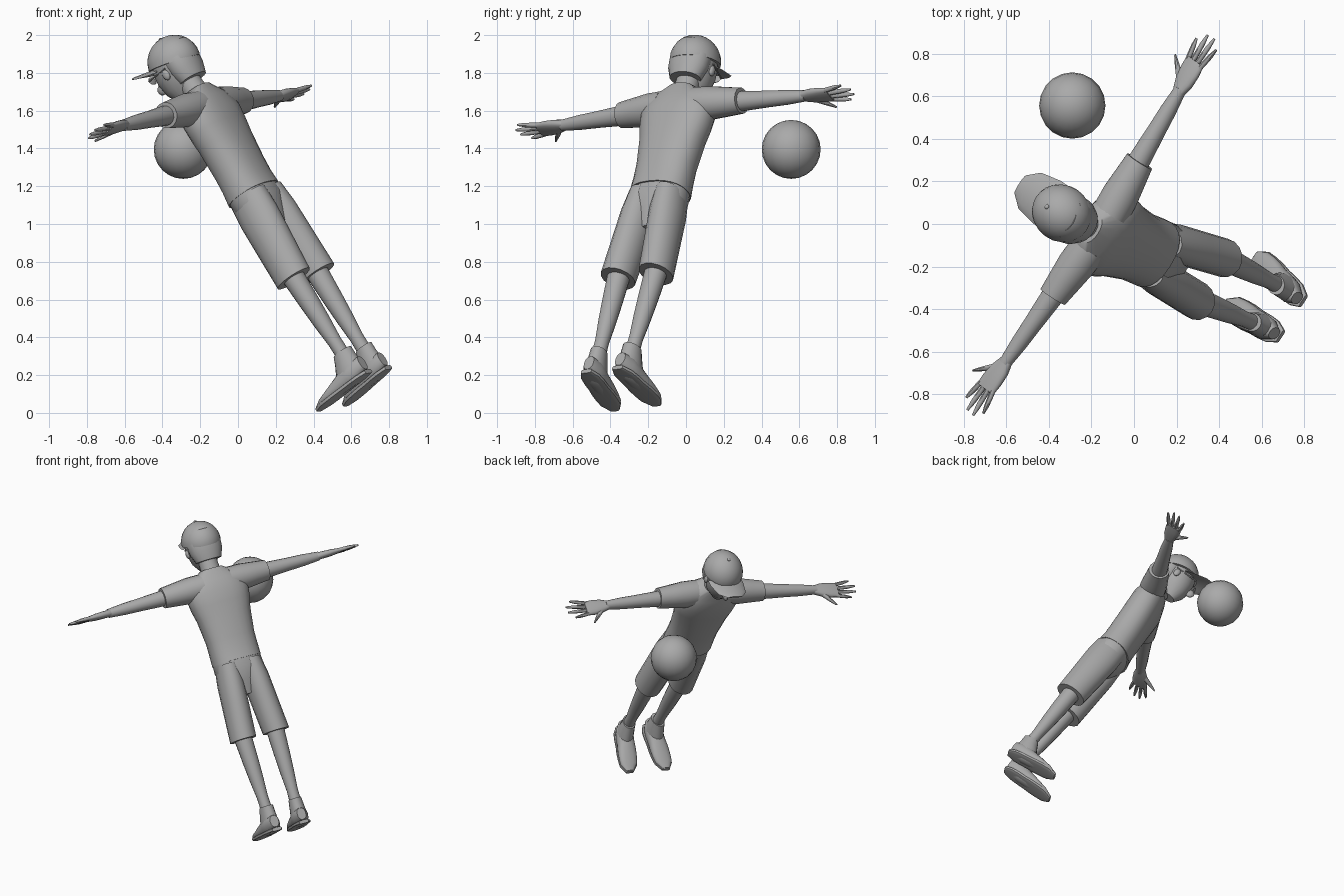
import bpy, bmesh, math
from mathutils import Matrix, Vector

if "Cube" in bpy.data.objects:
    bpy.data.objects.remove(bpy.data.objects["Cube"], do_unlink=True)

grey = bpy.data.materials.new("plain grey")
grey.use_nodes = True
grey.diffuse_color = (0.4, 0.4, 0.4, 1)
grey.node_tree.nodes["Principled BSDF"].inputs["Base Color"].default_value = grey.diffuse_color

# Body frame: the figure is built upright, facing -y, ankles at the origin, then leaned
up = Vector((-0.51, 0.226, 0.83)).normalized()
right = Vector((0.54, 0.84, 0.1))
right = (right - up * right.dot(up)).normalized()
front = up.cross(right)
LEAN = Matrix((-right, -front, up)).transposed().to_4x4()
LEAN.translation = (0.62, -0.375, 0.3)


def finish(name, bm, pose=LEAN):
    bmesh.ops.recalc_face_normals(bm, faces=bm.faces)
    mesh = bpy.data.meshes.new(name)
    bm.to_mesh(mesh)
    bm.free()
    mesh.transform(pose)
    mesh.materials.append(grey)
    ob = bpy.data.objects.new(name, mesh)
    bpy.context.collection.objects.link(ob)
    bpy.ops.object.select_all(action="DESELECT")
    bpy.context.view_layer.objects.active = ob
    ob.select_set(True)
    bpy.ops.object.shade_smooth_by_angle(angle=math.radians(45))


def rounded(value, power):
    return math.copysign(abs(value) ** (2 / power), value)


def loft(name, axis, start, end, widths, depths=None, sides=16, power=2.0, side=1, warp=None):
    """Evenly spaced rings from start to end; depths may be one value for all rings."""
    if depths is None:
        depths = widths
    elif isinstance(depths, float):
        depths = [depths] * len(widths)
    bm = bmesh.new()
    loops = []
    for k, (width, depth) in enumerate(zip(widths, depths)):
        centre = Vector(start).lerp(Vector(end), k / (len(widths) - 1))
        loop = []
        for i in range(sides):
            angle = math.tau * i / sides
            p = width * rounded(math.cos(angle), power)
            q = depth * rounded(math.sin(angle), power)
            co = centre + Vector({"x": (0, p, q), "y": (p, 0, q), "z": (p, q, 0)}[axis])
            if warp:
                co = warp(co)
            co.x *= side
            loop.append(bm.verts.new(co))
        loops.append(loop)
    for a, b in zip(loops, loops[1:]):
        for i in range(sides):
            j = (i + 1) % sides
            bm.faces.new((a[i], a[j], b[j], b[i]))
    bm.faces.new(loops[0])
    bm.faces.new(loops[-1])
    finish(name, bm)


def ellipsoid(name, centre, size, cut=None, pose=LEAN, segments=20):
    """A cut is (point, normal); the part behind the normal is removed."""
    bm = bmesh.new()
    bmesh.ops.create_uvsphere(bm, u_segments=segments, v_segments=segments // 2 + 2, radius=1)
    bmesh.ops.scale(bm, vec=size, verts=bm.verts)
    bmesh.ops.translate(bm, vec=centre, verts=bm.verts)
    if cut:
        geom = bm.verts[:] + bm.edges[:] + bm.faces[:]
        result = bmesh.ops.bisect_plane(bm, geom=geom, plane_co=cut[0],
                                        plane_no=cut[1], clear_inner=True)
        rim = [e for e in result["geom_cut"] if isinstance(e, bmesh.types.BMEdge)]
        bmesh.ops.holes_fill(bm, edges=rim, sides=0)
    finish(name, bm, pose)


# Shirt body and upper shorts
loft("shirt", "z", (0, -.01, 1.04), (0, .03, 1.68),
     (.17, .17, .17, .18, .19, .21, .22, .2, .08),
     (.13, .12, .12, .12, .12, .12, .12, .1, .07), sides=24, power=2.3)
loft("shorts_hips", "z", (0, -.01, 1.08), (0, 0, .8),
     (.165, .17, .12, .06), (.12, .12, .09, .05), sides=24, power=2.3)

# Neck, head and hair
loft("neck", "z", (0, .02, 1.62), (0, .01, 1.8), (.07, .065, .065))
loft("head", "z", (0, -.05, 1.68), (0, .01, 1.95),
     (.04, .09, .11, .115, .1), (.05, .1, .125, .13, .12), sides=20)
loft("hair", "z", (0, .045, 1.74), (0, .045, 1.93),
     (.09, .115, .12, .11), (.07, .085, .09, .085), sides=20)
ellipsoid("nose", (0, -.15, 1.8), (.017, .034, .03), segments=10)

# Cap with a brim that rises toward the front and droops at the sides
HEM, SLOPE = 1.87, .28
ellipsoid("cap", (0, 0, 1.88), (.133, .147, .14), ((0, 0, HEM), (0, SLOPE, 1)), segments=24)
ellipsoid("cap_button", (0, 0, 2.02), (.012, .012, .008), segments=10)


def droop(v):
    return Vector((v.x, v.y, v.z - SLOPE * v.y - 1.7 * v.x * v.x))


loft("cap_brim", "y", (0, -.06, HEM), (0, -.25, HEM),
     (.12, .12, .11, .1, .05), .007, warp=droop)


# Shoes turn slightly outward under the ankle
def turn_out(v):
    return Vector((v.x + .106 - .09 * v.y, v.y, v.z))


# Paired parts
ARM = 1.577
for side, word in ((1, "left"), (-1, "right")):
    ellipsoid(word + "_ear", (side * .11, -.02, 1.82), (.014, .022, .03), segments=12)
    ellipsoid(word + "_lens", (side * .045, -.15, 1.86), (.034, .006, .023), segments=12)
    loft(word + "_glasses_temple", "y", (.08, -.15, 1.86), (.12, 0, 1.85),
         (.005, .005), sides=6, side=side)

    # Arm and sleeve
    loft(word + "_sleeve", "x", (.1, .03, ARM), (.38, .01, ARM),
         (.09, .09, .08, .07), side=side)
    loft(word + "_arm", "x", (.3, .01, ARM), (.77, -.015, ARM),
         (.056, .052, .045, .04, .03), side=side)

    # Hand
    loft(word + "_palm", "x", (.75, -.015, ARM), (.92, -.03, ARM),
         (.03, .05, .056, .055), (.025, .024, .022, .015), power=2.5, side=side)
    for i, finger in enumerate(("index", "middle", "ring", "little")):
        reach = 1.06 - .02 * (i - 1.6) ** 2
        loft(f"{word}_{finger}_finger", "x", (.9, .027 * i - .07, ARM),
             (reach, .043 * i - .094, ARM), (.013, .013, .012, .006), sides=8, side=side)
    loft(word + "_thumb", "y", (.79, -.03, ARM), (.885, -.145, ARM),
         (.028, .02, .015, .006), (.018, .016, .012, .006), sides=8, side=side)

    # Shorts leg and bare leg
    loft(word + "_shorts_leg", "z", (.08, 0, 1.03), (.12, 0, .51),
         (.08, .09, .09, .09, .09), (.115, .12, .115, .11, .105), side=side)
    loft(word + "_leg", "z", (.12, 0, .62), (.105, .005, -.03),
         (.065, .06, .055, .048, .038, .04), side=side)

    # Shoe
    outline = (.03, .055, .06, .06, .065, .065, .06, .025)
    loft(word + "_shoe", "y", (0, .077, -.08), (0, -.28, -.13), outline,
         (.04, .058, .058, .05, .04, .03, .022, .012), power=2.3, side=side, warp=turn_out)
    loft(word + "_shoe_sole", "y", (0, .08, -.136), (0, -.285, -.136),
         [w + .003 for w in outline], .012, power=4, side=side, warp=turn_out)
    loft(word + "_shoe_collar", "z", (0, -.02, -.1), (0, .01, .035),
         (.058, .055, .05, .045), (.09, .08, .065, .055), side=side, warp=turn_out)

# Ball
ellipsoid("ball", (-.29, .557, 1.395), (.156, .156, .156), pose=Matrix.Identity(4))
